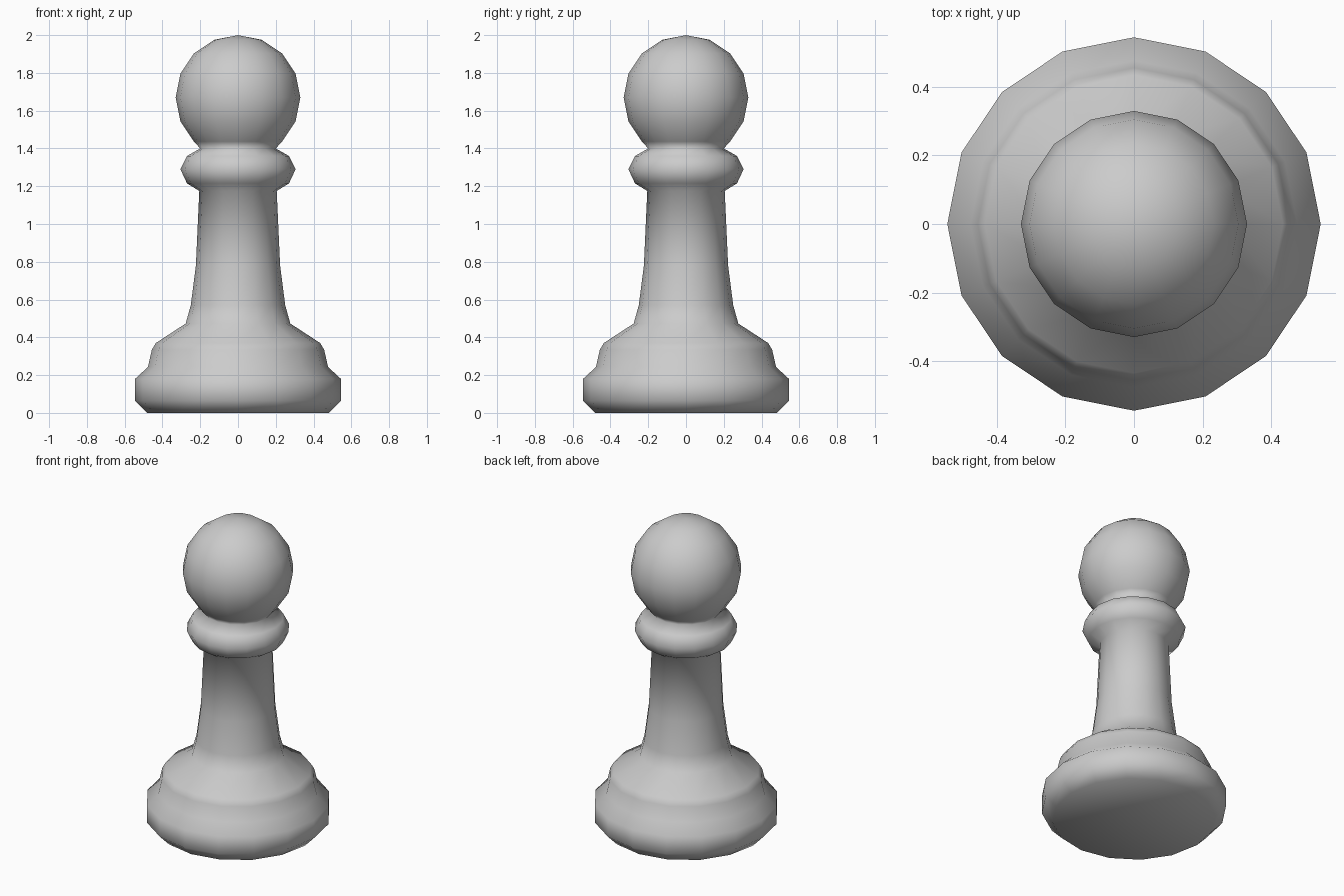
import bpy, bmesh, math

if "Cube" in bpy.data.objects:
    bpy.data.objects.remove(bpy.data.objects["Cube"])

SIDES = 16

# profile (radius, height), bottom to top
base = [(0, 0), (0.482, 0), (0.545, 0.065), (0.545, 0.18),
        (0.477, 0.243), (0.456, 0.335), (0.435, 0.37), (0.277, 0.473)]
stem = [(0.25, 0.57), (0.223, 0.78), (0.205, 1.175)]
collar = [(0.27, 1.215), (0.305, 1.29), (0.27, 1.36), (0.2, 1.4)]
# ball head: rings every 22.5 degrees, ending at the pole
R, CZ = 0.33, 1.67
head = [(R * math.cos(a), CZ + R * math.sin(a))
        for a in (math.radians(22.5 * i) for i in range(-2, 4))] + [(0, 2.0)]


def lathe(name, profile):
    """Spin a profile around z into a smooth, closed solid."""
    bm = bmesh.new()
    verts = [bm.verts.new((r, 0, z)) for r, z in profile]
    edges = [bm.edges.new(pair) for pair in zip(verts, verts[1:])]
    bmesh.ops.spin(bm, geom=verts + edges, cent=(0, 0, 0), axis=(0, 0, 1),
                   angle=math.tau, steps=SIDES)
    bmesh.ops.remove_doubles(bm, verts=bm.verts[:], dist=1e-4)
    bmesh.ops.recalc_face_normals(bm, faces=bm.faces[:])
    for f in bm.faces:
        f.smooth = True
    mesh = bpy.data.meshes.new(name)
    bm.to_mesh(mesh)
    bm.free()
    obj = bpy.data.objects.new(name, mesh)
    bpy.context.collection.objects.link(obj)
    return obj


# the whole piece is one continuous turned surface
lathe("chess_pawn", base + stem + collar + head)
